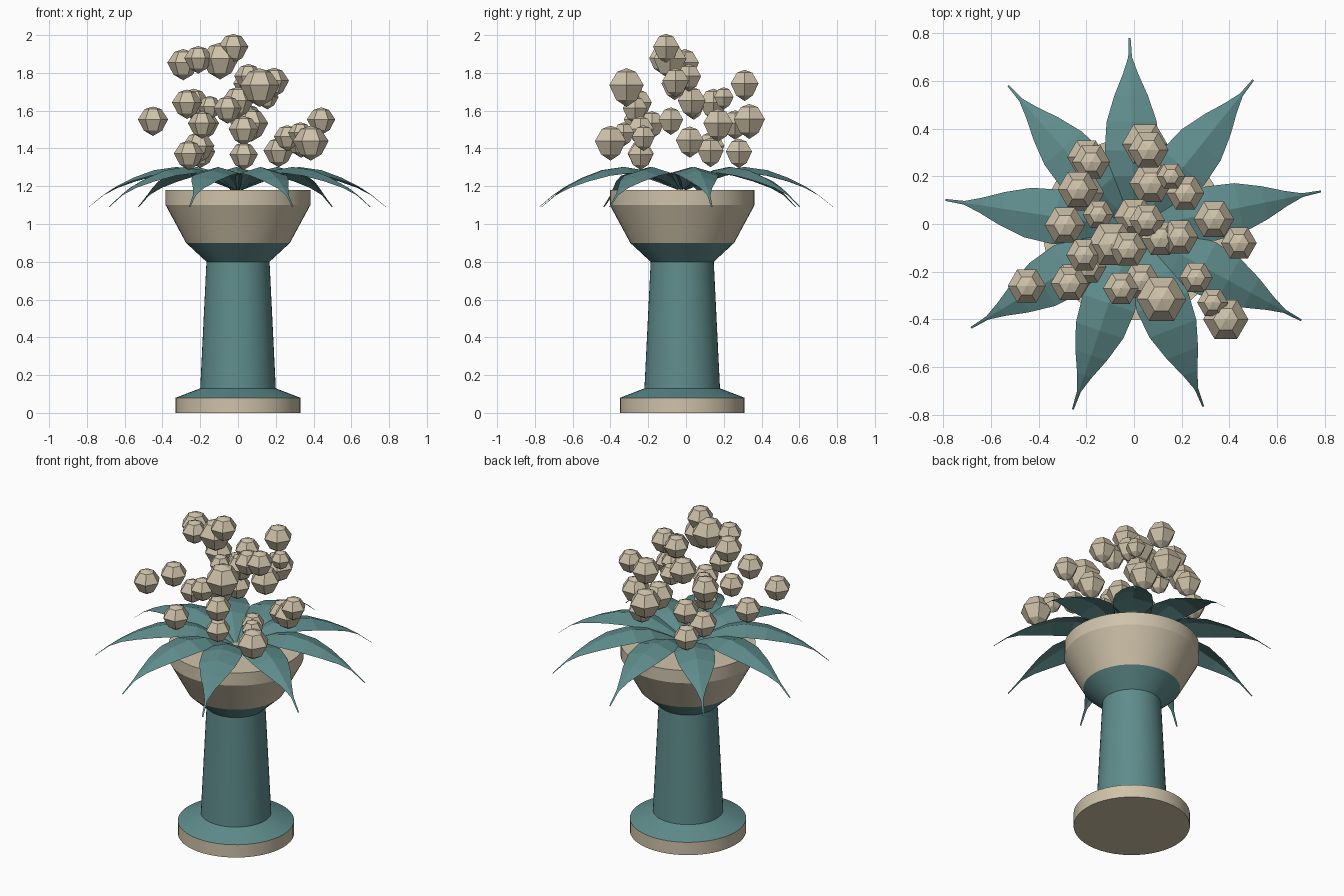
import bpy, bmesh, math
from mathutils import Matrix, Vector

cube = bpy.data.objects.get("Cube")
if cube:
    bpy.data.objects.remove(cube, do_unlink=True)

CENTER = Vector((0, -0.02, 0))


def material(name, rgb):
    m = bpy.data.materials.new(name)
    m.use_nodes = True
    color = (*rgb, 1)
    m.diffuse_color = color
    m.node_tree.nodes["Principled BSDF"].inputs["Base Color"].default_value = color
    return m


cream = material("cream", (0.62, 0.54, 0.40))
teal = material("teal", (0.115, 0.262, 0.262))


def lathe_mesh(name, profile, segments):
    """Spin a (radius, height) profile around z."""
    bm = bmesh.new()
    verts = [bm.verts.new((r, 0, z)) for r, z in profile]
    edges = [bm.edges.new(pair) for pair in zip(verts, verts[1:])]
    bmesh.ops.spin(bm, geom=verts + edges, cent=(0, 0, 0), axis=(0, 0, 1),
                   angle=math.tau, steps=segments, use_merge=True)
    bmesh.ops.remove_doubles(bm, verts=bm.verts, dist=0.0005)
    bmesh.ops.recalc_face_normals(bm, faces=bm.faces)
    mesh = bpy.data.meshes.new(name)
    bm.to_mesh(mesh)
    bm.free()
    return mesh


def place(name, mesh, location):
    obj = bpy.data.objects.new(name, mesh)
    obj.location = location
    bpy.context.collection.objects.link(obj)
    return obj


# Turned pedestal and bowl
pedestal_parts = {
    "base_plinth": (cream, [(0, 0), (0.33, 0), (0.33, 0.08)]),
    "pedestal_column": (teal, [(0.33, 0.08), (0.2, 0.13), (0.167, 0.8), (0.275, 0.9)]),
    "bowl": (cream, [(0.275, 0.9), (0.383, 1.1), (0.383, 1.18), (0, 1.18)]),
}
for name, (mat, profile) in pedestal_parts.items():
    mesh = lathe_mesh(name, profile, 48)
    mesh.materials.append(mat)
    obj = place(name, mesh, CENTER)
    bpy.ops.object.select_all(action='DESELECT')
    obj.select_set(True)
    bpy.context.view_layer.objects.active = obj
    bpy.ops.object.shade_smooth_by_angle(angle=math.radians(20))

# Arching leaf with a raised midrib: distance, height, half width
leaf_path = [(0.02, 1.185, 0.015), (0.12, 1.24, 0.06), (0.22, 1.285, 0.1),
             (0.33, 1.302, 0.115), (0.45, 1.285, 0.105), (0.56, 1.245, 0.07),
             (0.65, 1.2, 0.032), (0.72, 1.155, 0.008), (0.8, 1.09, 0.004)]
bm = bmesh.new()
rows = [[bm.verts.new((r, side * w, z - abs(side) * w * 0.28)) for side in (-1, 0, 1)]
        for r, z, w in leaf_path]
for a, b in zip(rows, rows[1:]):
    for i in (0, 1):
        bm.faces.new((a[i], b[i], b[i + 1], a[i + 1]))
leaf_mesh = bpy.data.meshes.new("leaf")
bm.to_mesh(leaf_mesh)
bm.free()
leaf_mesh.materials.append(teal)
for i in range(9):
    leaf = place(f"leaf_{i + 1}", leaf_mesh, CENTER)
    leaf.rotation_euler.z = math.radians(91.3 + 40 * i)

# Faceted six-sided blossoms: x, y, z, radius
bud_mesh = lathe_mesh("blossom", [(0, -1.05), (0.6, -0.7), (1, 0.05), (0.55, 0.72), (0, 0.9)], 6)
bud_mesh.materials.append(cream)
blossoms = [
    (-.45, -.26, 1.55, .08), (-.27, -.25, 1.64, .08), (-.26, -.24, 1.37, .08),
    (-.055, -.27, 1.61, .075), (.115, -.315, 1.73, .105), (.26, -.225, 1.46, .07),
    (.33, -.33, 1.48, .065), (.385, -.4, 1.435, .095), (.44, -.08, 1.55, .075),
    (.335, .02, 1.44, .085), (.19, -.055, 1.755, .08), (.11, -.06, 1.74, .08),
    (-.025, -.105, 1.935, .08), (-.095, -.085, 1.87, .1), (-.21, -.13, 1.875, .075),
    (-.29, -.005, 1.85, .085), (-.235, .145, 1.64, .085), (-.18, .26, 1.53, .08),
    (-.2, .28, 1.38, .08), (-.21, .13, 1.41, .085), (.045, .335, 1.55, .095),
    (.06, .31, 1.74, .085), (.07, .17, 1.53, .09), (.155, .2, 1.67, .06),
    (.215, .13, 1.385, .08), (0, .03, 1.65, .085), (.055, .015, 1.78, .075),
    (-.15, .04, 1.62, .065), (.03, -.24, 1.5, .08), (.03, -.24, 1.365, .075),
    (-.19, -.18, 1.53, .075),
]
for i, (x, y, z, r) in enumerate(blossoms):
    bud = place(f"blossom_{i + 1}", bud_mesh, (x, y, z))
    bud.scale = (r, r, r)
